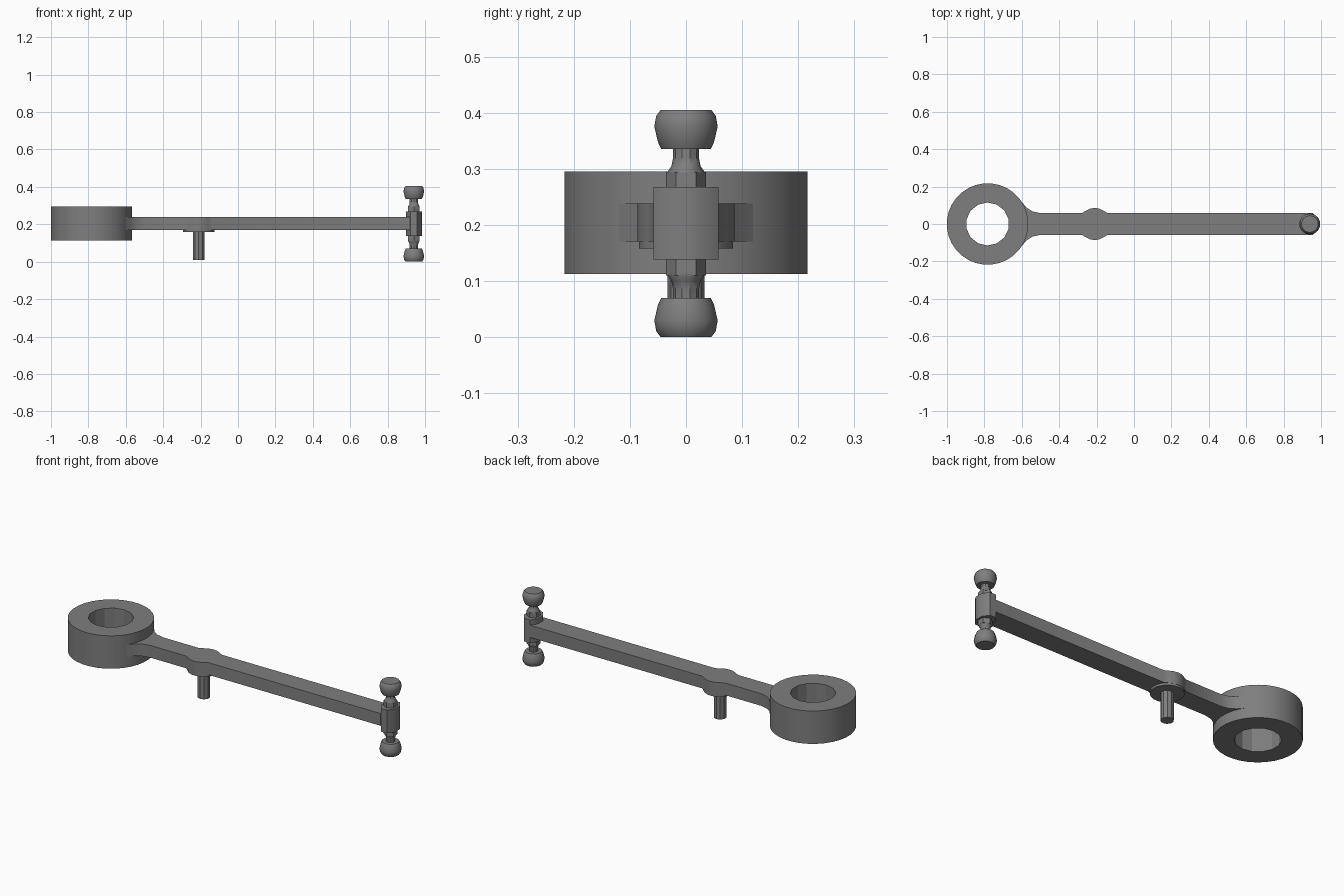
import bpy, bmesh, math

cube = bpy.data.objects.get("Cube")
if cube:
    bpy.data.objects.remove(cube, do_unlink=True)

grey = bpy.data.materials.new("dark_grey_metal")
grey.use_nodes = True
colour = (0.21, 0.21, 0.21, 1)
grey.diffuse_color = colour
grey.node_tree.nodes["Principled BSDF"].inputs["Base Color"].default_value = colour


def finish(name, bm, angle=35):
    bmesh.ops.recalc_face_normals(bm, faces=bm.faces)
    mesh = bpy.data.meshes.new(name)
    bm.to_mesh(mesh)
    bm.free()
    obj = bpy.data.objects.new(name, mesh)
    mesh.materials.append(grey)
    bpy.context.collection.objects.link(obj)
    bpy.ops.object.select_all(action="DESELECT")
    obj.select_set(True)
    bpy.context.view_layer.objects.active = obj
    bpy.ops.object.shade_smooth_by_angle(angle=math.radians(angle))
    return obj


def prism(name, outline, z0, z1, angle=35):
    """Extrude a plan outline from z0 to z1."""
    bm = bmesh.new()
    face = bm.faces.new([bm.verts.new((x, y, z0)) for x, y in outline])
    new = bmesh.ops.extrude_face_region(bm, geom=[face])["geom"]
    top = [v for v in new if isinstance(v, bmesh.types.BMVert)]
    bmesh.ops.translate(bm, verts=top, vec=(0, 0, z1 - z0))
    return finish(name, bm, angle)


def circle(cx, r, n, ry=None):
    steps = [math.tau * (i + 0.5) / n for i in range(n)]
    return [(cx + r * math.cos(a), (ry or r) * math.sin(a)) for a in steps]


def turned(name, cx, profile, n, angle=35):
    """Stack circular sections (radius, z) and cap both ends."""
    bm = bmesh.new()
    rings = [[bm.verts.new((x, y, z)) for x, y in circle(cx, r, n)]
             for r, z in profile]
    for low, high in zip(rings, rings[1:]):
        for i in range(n):
            j = (i + 1) % n
            bm.faces.new((low[i], low[j], high[j], high[i]))
    bm.faces.new(rings[0])
    bm.faces.new(rings[-1])
    return finish(name, bm, angle)


# Bearing ring with a coarser bore
bm = bmesh.new()
edges = []
for radius, sides in ((0.218, 32), (0.115, 14)):
    verts = [bm.verts.new((x, y, 0.112)) for x, y in circle(-0.783, radius, sides)]
    edges += [bm.edges.new((verts[i - 1], verts[i])) for i in range(sides)]
bmesh.ops.triangle_fill(bm, edges=edges, use_beauty=True)
new = bmesh.ops.extrude_face_region(bm, geom=bm.faces[:])["geom"]
bmesh.ops.translate(bm, vec=(0, 0, 0.183),
                    verts=[v for v in new if isinstance(v, bmesh.types.BMVert)])
finish("bearing_ring", bm, 20)

# Arm with flared root and rounded boss, mirrored across its length
side = [(-0.62, 0.135), (-0.60, 0.118), (-0.575, 0.088), (-0.545, 0.068),
        (-0.50, 0.058), (-0.28, 0.058), (-0.26, 0.069), (-0.235, 0.082),
        (-0.21, 0.086), (-0.185, 0.082), (-0.16, 0.069), (-0.14, 0.058),
        (0.92, 0.058)]
prism("arm", side + [(x, -y) for x, y in reversed(side)], 0.17, 0.238)

# Flange and pin under the boss
prism("pin_flange", circle(-0.21, 0.085, 16), 0.158, 0.172)
prism("pin", circle(-0.21, 0.033, 10), 0.008, 0.165)

# End barrel, wider across the arm, with a hexagonal nut through it
prism("end_barrel", circle(0.94, 0.0465, 8, 0.0625), 0.138, 0.267, 50)
prism("hex_nut", circle(0.94, 0.036, 6), 0.11, 0.294)

# Ball studs above and below
for name, base, sign in (("upper", 0.2945, 1), ("lower", 0.1105, -1)):
    turned(name + "_stud_neck", 0.94,
           [(r, base + sign * h) for r, h in
            ((0.033, -0.003), (0.033, 0), (0.026, 0.01), (0.023, 0.025), (0.023, 0.045))], 10)
    turned(name + "_ball", 0.94,
           [(r, base + sign * h) for r, h in
            ((0.044, 0.0405), (0.050, 0.053), (0.0565, 0.081), (0.053, 0.1),
             (0.045, 0.1105))], 14, 30)
